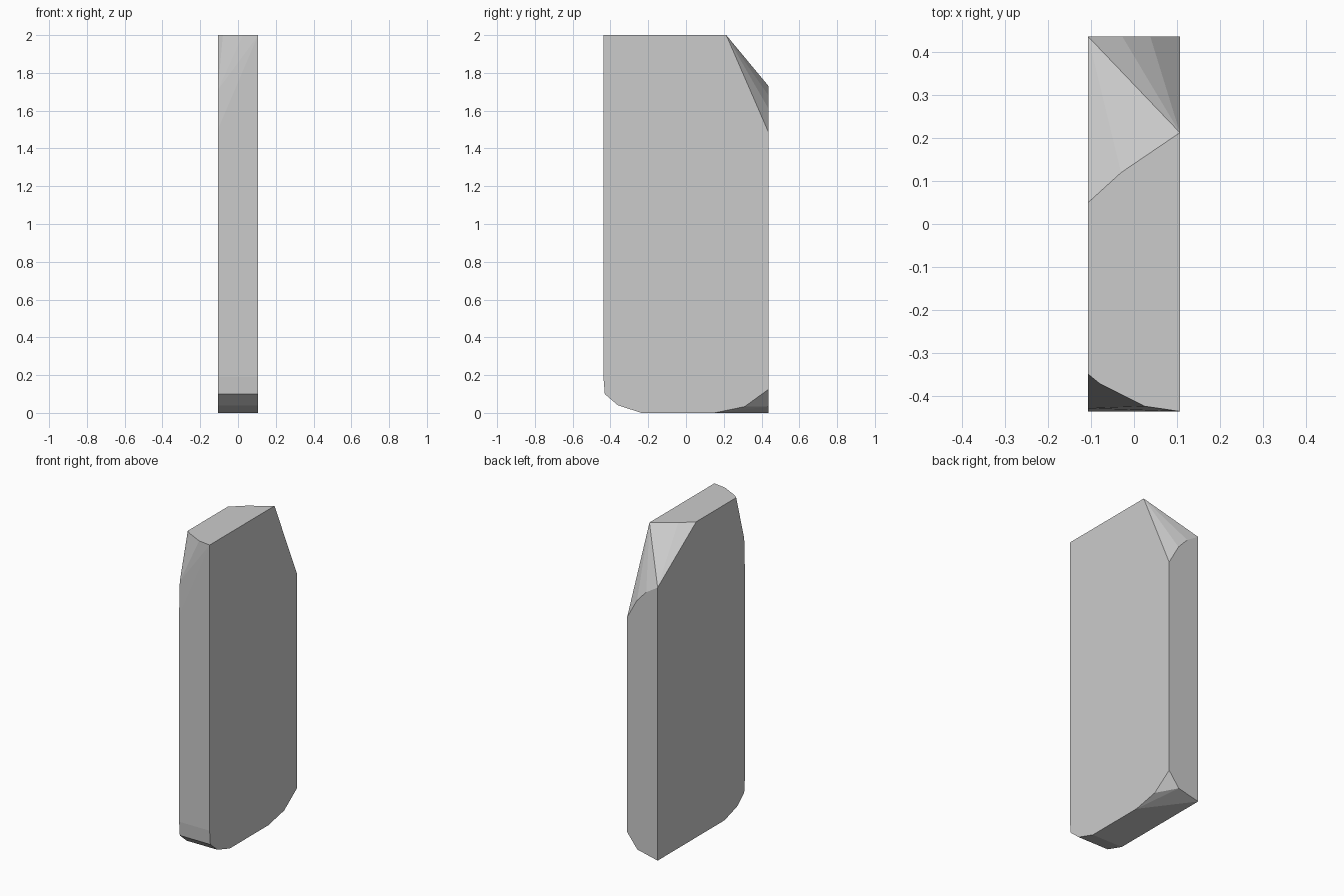
import bpy, bmesh, math

if "Cube" in bpy.data.objects:
    bpy.data.objects.remove(bpy.data.objects["Cube"])

X, Y = 0.107, 0.437   # half thickness, half width

# front lower edge: rounded the same on both broad faces (y, z)
front_toe = [(-Y, 0.19), (-0.43, 0.10), (-0.36, 0.04), (-0.235, 0.0)]
points = [(s * X, y, z) for s in (-1, 1) for y, z in front_toe]

# top outline, with the back and front-left corners worn away (x, y)
top_rim = [(X, -Y), (X, 0.213), (-0.03, 0.12), (-X, 0.05),
           (-X, -0.35), (-0.08, -0.372), (0.025, -0.425)]
points += [(x, y, 2.0) for x, y in top_rim]

# lower ends of the front-left chip
points += [(-X, -0.43, 1.71), (-X, -Y, 1.5)]

# back face outline: sloped shoulder above, chipped corner below (x, z)
back_rim = [(X, 1.485), (0.038, 1.61), (-0.027, 1.68), (-X, 1.73),
            (-X, 0.0), (0.036, 0.033), (X, 0.125)]
points += [(x, Y, z) for x, z in back_rim]

# back-right lower chip along the right face
points += [(X, 0.31, 0.033), (X, 0.15, 0.0)]

# stone slab as one faceted solid
bm = bmesh.new()
for p in points:
    bm.verts.new(p)
bmesh.ops.convex_hull(bm, input=bm.verts[:])
bmesh.ops.dissolve_limit(bm, angle_limit=math.radians(0.5),
                         verts=bm.verts[:], edges=bm.edges[:])
bmesh.ops.recalc_face_normals(bm, faces=bm.faces[:])
mesh = bpy.data.meshes.new("stone_slab")
bm.to_mesh(mesh)
bm.free()
slab = bpy.data.objects.new("stone_slab", mesh)
bpy.context.collection.objects.link(slab)
